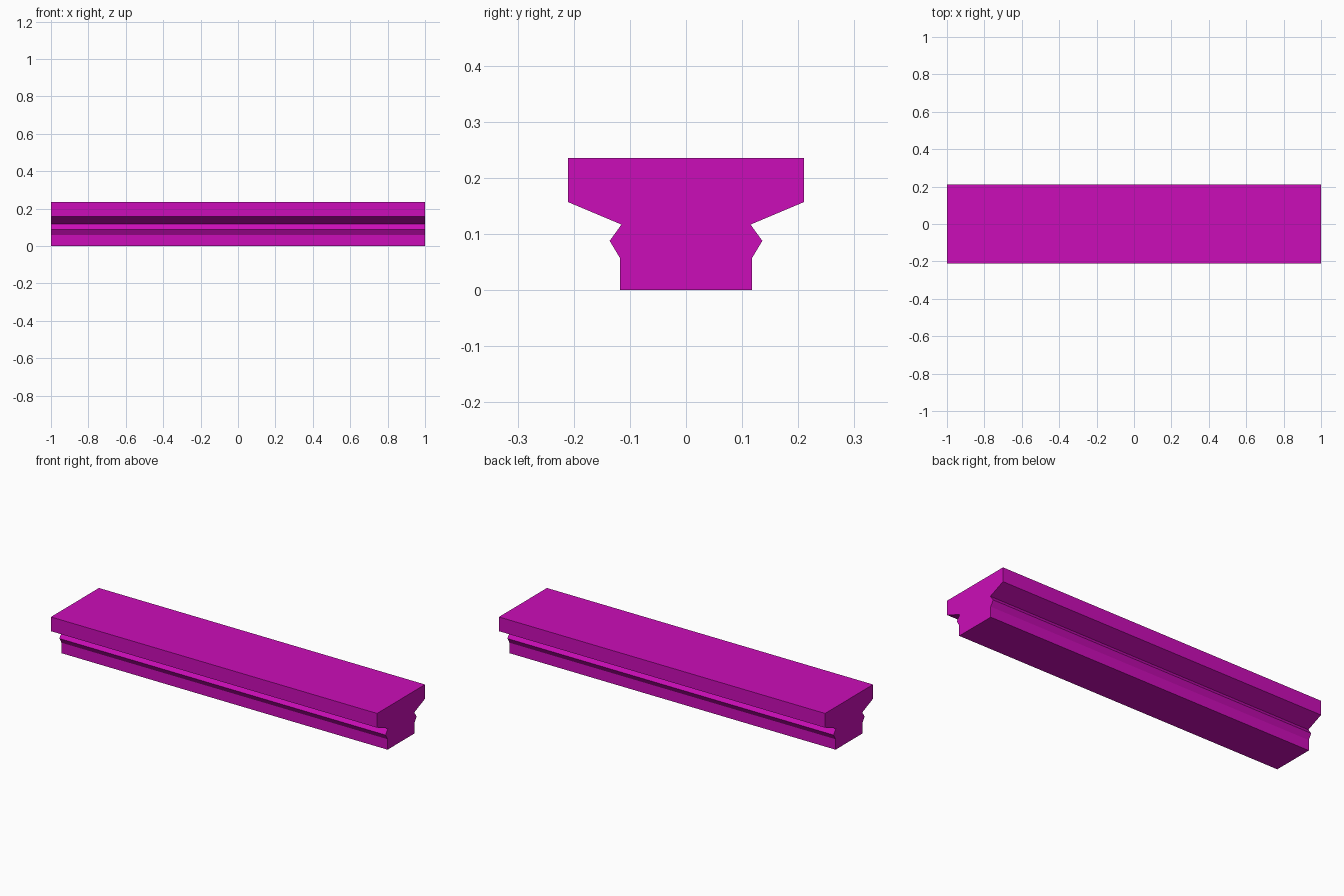
import bpy
import bmesh

if "Cube" in bpy.data.objects:
    bpy.data.objects.remove(bpy.data.objects["Cube"])

LENGTH = 2.0

# Right half of the cross-section (y, z), bottom to top
half = [(0.118, 0.0), (0.118, 0.058), (0.136, 0.088),
        (0.115, 0.117), (0.21, 0.157), (0.21, 0.236)]
profile = half + [(-y, z) for y, z in reversed(half)]

# Beam: mirrored profile extruded along x
bm = bmesh.new()
face = bm.faces.new([bm.verts.new((-LENGTH / 2, y, z)) for y, z in profile])
ext = bmesh.ops.extrude_face_region(bm, geom=[face], use_keep_orig=True)
verts = [g for g in ext["geom"] if isinstance(g, bmesh.types.BMVert)]
bmesh.ops.translate(bm, verts=verts, vec=(LENGTH, 0, 0))
bmesh.ops.recalc_face_normals(bm, faces=bm.faces)
mesh = bpy.data.meshes.new("moulded_beam")
bm.to_mesh(mesh)
bm.free()
beam = bpy.data.objects.new("moulded_beam", mesh)
bpy.context.collection.objects.link(beam)

# Magenta paint
paint = bpy.data.materials.new("magenta_paint")
paint.diffuse_color = (0.6, 0.004, 0.48, 1.0)
paint.use_nodes = True
paint.node_tree.nodes["Principled BSDF"].inputs["Base Color"].default_value = paint.diffuse_color
mesh.materials.append(paint)
